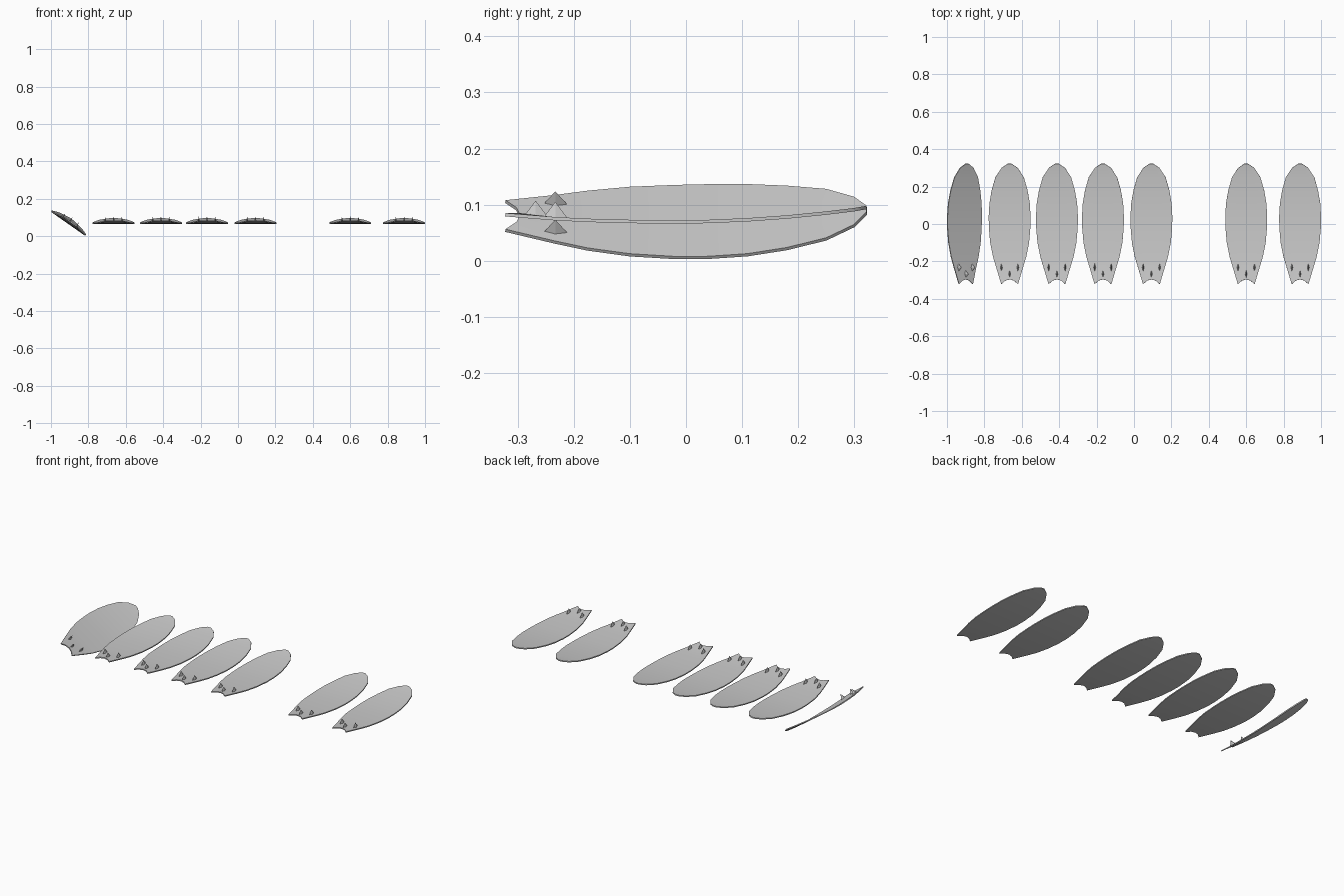
import bpy, bmesh, math
from mathutils import Matrix, Vector

cube = bpy.data.objects.get("Cube")
if cube:
    bpy.data.objects.remove(cube)

grey = bpy.data.materials.new("light_grey")
grey.use_nodes = True
colour = (0.6, 0.6, 0.6, 1)
grey.diffuse_color = colour
grey.node_tree.nodes["Principled BSDF"].inputs["Base Color"].default_value = colour

# Board stations from tail to nose: position along y, half width, rocker height
STATIONS = [(-0.322, 0.045, 0.013), (-0.235, 0.071, 0.006), (-0.175, 0.089, 0.003),
            (-0.1, 0.104, 0.001), (-0.02, 0.111, 0), (0.04, 0.112, 0.001),
            (0.11, 0.108, 0.004), (0.18, 0.096, 0.009), (0.25, 0.076, 0.016),
            (0.3, 0.043, 0.022), (0.322, 0.01, 0.026)]
COLUMNS = [-1, -0.5, 0, 0.5, 1]
THICKNESS = 0.006
BASE_Z = 0.069


def board_mesh():
    """Thin rockered slab with a swallow tail."""
    bm = bmesh.new()
    rows = []
    for i, (y, half, z) in enumerate(STATIONS):
        notch = 0.026 if i == 0 else 0
        rows.append([bm.verts.new((u * half, y + notch * (1 - u * u), z)) for u in COLUMNS])
    for a, b in zip(rows, rows[1:]):
        for j in range(len(COLUMNS) - 1):
            bm.faces.new((a[j], a[j + 1], b[j + 1], b[j]))
    mesh = bpy.data.meshes.new("board")
    bm.to_mesh(mesh)
    bm.free()
    mesh.materials.append(grey)
    return mesh


def fin_mesh():
    """Pointed fin with a slim diamond footprint."""
    bm = bmesh.new()
    bmesh.ops.create_cone(bm, cap_ends=True, segments=4, radius1=1, radius2=0, depth=1)
    bmesh.ops.translate(bm, verts=bm.verts, vec=(0, 0, 0.5))
    bmesh.ops.scale(bm, verts=bm.verts, vec=(0.006, 0.021, 0.028))
    mesh = bpy.data.meshes.new("fin")
    bm.to_mesh(mesh)
    bm.free()
    mesh.materials.append(grey)
    return mesh


def place(name, mesh, matrix):
    obj = bpy.data.objects.new(name, mesh)
    bpy.context.collection.objects.link(obj)
    obj.matrix_world = matrix
    return obj


board, fin = board_mesh(), fin_mesh()
FINS = {"right_fin": (-0.044, -0.233, 0.008), "left_fin": (0.044, -0.233, 0.008),
        "centre_fin": (0, -0.268, 0.01)}

# One tilted board, then the row of flat ones
boards = [(-0.907, 35)] + [(x, 0) for x in (-0.665, -0.412, -0.166, 0.093, 0.6, 0.888)]
for n, (x, tilt) in enumerate(boards, 1):
    frame = Matrix.Translation((x, 0, BASE_Z)) @ Matrix.Rotation(math.radians(tilt), 4, "Y")
    deck = place(f"surfboard_{n}", board, frame)
    slab = deck.modifiers.new("thickness", "SOLIDIFY")
    slab.thickness = THICKNESS
    slab.offset = 0
    for name, spot in FINS.items():
        place(f"{name}_{n}", fin, frame @ Matrix.Translation(Vector(spot)))

# Smooth the deck faces while keeping the rim crisp
for poly in board.polygons:
    poly.use_smooth = True
bpy.ops.object.select_all(action="DESELECT")
for obj in bpy.context.collection.objects:
    if obj.name.startswith("surfboard"):
        obj.modifiers.new("crisp_rim", "EDGE_SPLIT").split_angle = math.radians(40)
